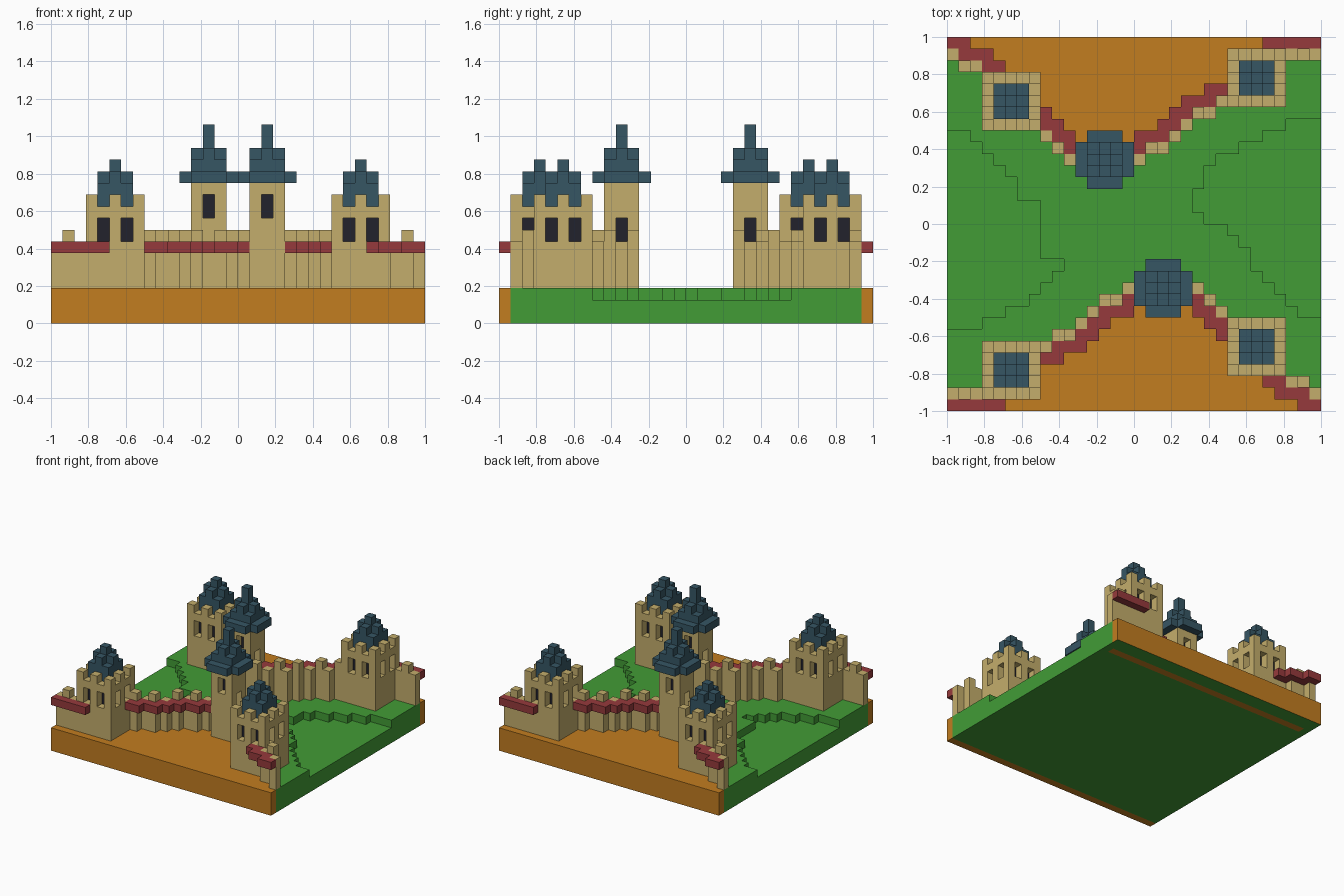
import bpy, bmesh

cube = bpy.data.objects.get("Cube")
if cube:
    bpy.data.objects.remove(cube, do_unlink=True)

N = 32            # blocks along one side
U = 2.0 / N       # block size


def lin(c):
    c /= 255
    return c / 12.92 if c <= 0.04045 else ((c + 0.055) / 1.055) ** 2.4


def make_mat(name, rgb):
    m = bpy.data.materials.new(name)
    col = [lin(c) for c in rgb] + [1.0]
    m.use_nodes = True
    m.diffuse_color = col
    bsdf = next(n for n in m.node_tree.nodes if n.type == 'BSDF_PRINCIPLED')
    bsdf.inputs["Base Color"].default_value = col
    bsdf.inputs["Roughness"].default_value = 0.9
    return m


MATS = {
    "grass green": make_mat("grass green", (66, 156, 54)),
    "orange soil": make_mat("orange soil", (194, 125, 32)),
    "sandstone": make_mat("sandstone", (196, 174, 108)),
    "brick red": make_mat("brick red", (150, 58, 60)),
    "slate blue": make_mat("slate blue", (54, 86, 100)),
    "window dark": make_mat("window dark", (34, 34, 44)),
}

# Outward direction and the four corners of each block face
FACES = {
    (1, 0, 0): [(1, 0, 0), (1, 1, 0), (1, 1, 1), (1, 0, 1)],
    (-1, 0, 0): [(0, 0, 0), (0, 0, 1), (0, 1, 1), (0, 1, 0)],
    (0, 1, 0): [(0, 1, 0), (0, 1, 1), (1, 1, 1), (1, 1, 0)],
    (0, -1, 0): [(0, 0, 0), (1, 0, 0), (1, 0, 1), (0, 0, 1)],
    (0, 0, 1): [(0, 0, 1), (1, 0, 1), (1, 1, 1), (0, 1, 1)],
    (0, 0, -1): [(0, 0, 0), (0, 1, 0), (1, 1, 0), (1, 0, 0)],
}


def build(name, cells, rule=None):
    """Outer skin of a set of blocks; cells maps (i, j, k) to a colour name."""
    names = list(MATS)
    bm = bmesh.new()
    verts = {}
    for (i, j, k), colour in cells.items():
        for d, corners in FACES.items():
            if (i + d[0], j + d[1], k + d[2]) in cells:
                continue
            ring = []
            for c in corners:
                p = (i + c[0], j + c[1], k + c[2])
                if p not in verts:
                    verts[p] = bm.verts.new((p[0] * U - 1, p[1] * U - 1, p[2] * U))
                ring.append(verts[p])
            f = bm.faces.new(ring)
            f.material_index = names.index(rule(i, j, d, colour) if rule else colour)
    me = bpy.data.meshes.new(name)
    for m in MATS.values():
        me.materials.append(m)
    bm.to_mesh(me)
    bm.free()
    ob = bpy.data.objects.new(name, me)
    bpy.context.collection.objects.link(ob)


def build_pair(name, cells):
    """Front part and its copy turned half a circle."""
    build("front_" + name, cells)
    build("back_" + name, {(N - 1 - i, N - 1 - j, k): c for (i, j, k), c in cells.items()})


def square(n, cut_corners=False):
    return [(a, b) for a in range(n) for b in range(n)
            if not (cut_corners and a in (0, n - 1) and b in (0, n - 1))]


def layer(cells, i0, j0, spots, ks, colour):
    for a, b in spots:
        for k in ks:
            cells[(i0 + a, j0 + b, k)] = colour


# Wall paths: cells, tower block the ledge starts from, ledge side, first battlement
WALLS = {
    "west_wall": ([(0, 1), (1, 1), (2, 1)], [(3, 1)], 1, 1),
    "long_wall": ([(8, 5), (9, 6), (10, 6), (11, 7), (12, 8), (13, 9), (14, 9),
                   (15, 10), (16, 11)], [], 1, 0),
    "short_wall": ([(20, 11), (21, 10), (22, 9), (23, 8)], [(24, 7)], -1, 0),
    "east_wall": ([(29, 2), (30, 2), (31, 1)], [(28, 3)], -1, 1),
}
CORNERS = {"left_corner_tower": (24, 3), "right_corner_tower": (3, 1)}
GATE = (17, 9)

# Blocks taken up by walls and towers
solid = {c for w in WALLS.values() for c in w[0]}
solid |= {(i + a, j + b) for i, j in CORNERS.values() for a, b in square(5)}
solid |= {(GATE[0] + a, GATE[1] + b) for a, b in square(3)}

# Ground: soil outside the walls, grass inside, with a sunken valley on each side
edge = [min(j for i, j in solid if i == col) for col in range(N)]
edge[3:8] = [2, 3, 4, 4, 5]
edge[24:29] = [7, 6, 5, 4, 3]
west_valley = dict(zip(range(7, 24), [3, 5, 7, 8, 9, 10, 8, 8, 8, 8, 8, 6, 6, 5, 4, 3, 2]))
east_valley = dict(zip(range(8, 25), [30, 29, 28, 27, 26, 26, 25, 24, 22, 21, 21, 22, 22, 23, 25, 27, 29]))
ground = {}
for i in range(N):
    for j in range(N):
        low = i < west_valley.get(j, 0) or i >= east_valley.get(j, N)
        soil = j < edge[i] or N - 1 - j < edge[N - 1 - i]
        for k in range(2 if low else 3):
            ground[(i, j, k)] = "orange soil" if soil else "grass green"


def ground_rule(i, j, d, colour):
    # underside is grass with two soil strips
    if d[2] < 0:
        return "orange soil" if j == 0 or (j == 29 and 0 < i < N - 1) else "grass green"
    return colour


build("ground", ground, ground_rule)

# Walls with battlements, and the red ledge along their outer side
for name, (path, seed, side, first) in WALLS.items():
    wall, ledge = {}, {}
    layer(wall, 0, 0, path, range(3, 7), "sandstone")
    layer(wall, 0, 0, path[first::2], [7], "sandstone")
    for i, j in path + seed:
        for spot in ((i, j - 1), (i + side, j), (i + side, j - 1)):
            if spot not in solid and spot[1] >= 0 and 0 <= spot[0] < N:
                layer(ledge, 0, 0, [spot], [6], "brick red")
    build_pair(name, wall)
    build_pair(name + "_ledge", ledge)

# Corner towers with two windows on each side
for name, (i0, j0) in CORNERS.items():
    body, roof = {}, {}
    layer(body, i0, j0, square(5), range(3, 10), "sandstone")
    layer(body, i0 + 1, j0 + 1, square(3), range(3, 10), "window dark")
    rim = [(a, b) for a, b in square(5) if a in (0, 4) or b in (0, 4)]
    layer(body, i0, j0, [s for s in rim if sum(s) % 2 == 0], [10], "sandstone")
    for s in (1, 3):
        for a, b in ((s, 0), (s, 4), (0, s), (4, s)):
            for k in (7, 8):
                del body[(i0 + a, j0 + b, k)]
    layer(roof, i0 + 1, j0 + 1, square(3), [10, 11], "slate blue")
    layer(roof, i0 + 1, j0 + 1, square(3, True), [12], "slate blue")
    layer(roof, i0 + 2, j0 + 2, square(1), [13], "slate blue")
    build_pair(name, body)
    build_pair(name + "_roof", roof)

# Gate tower with one window on each side and a wide spired roof
i0, j0 = GATE
body, roof = {}, {}
layer(body, i0, j0, square(3), range(3, 12), "sandstone")
layer(body, i0 + 1, j0 + 1, square(1), range(3, 12), "window dark")
for a, b, k in ((1, 0, 9), (1, 2, 9), (0, 1, 7), (2, 1, 7)):
    for dk in (0, 1):
        del body[(i0 + a, j0 + b, k + dk)]
layer(roof, i0 - 1, j0 - 1, square(5, True), [12], "slate blue")
layer(roof, i0, j0, square(3), [13], "slate blue")
layer(roof, i0, j0, square(3, True), [14], "slate blue")
layer(roof, i0 + 1, j0 + 1, square(1), [15, 16], "slate blue")
build_pair("gate_tower", body)
build_pair("gate_tower_roof", roof)
